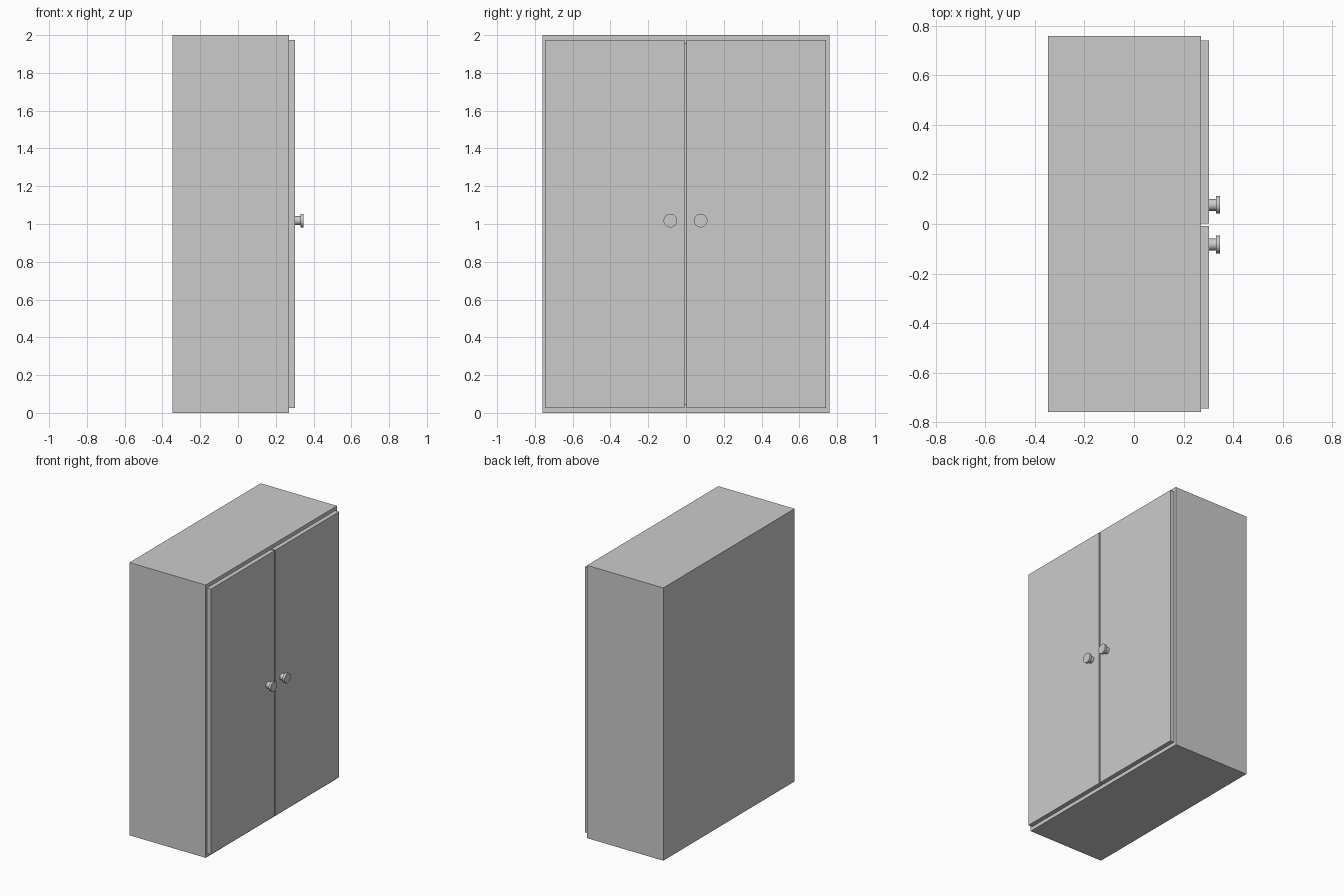
import bpy
from math import pi

if "Cube" in bpy.data.objects:
    bpy.data.objects.remove(bpy.data.objects["Cube"])


def box(name, lo, hi):
    """Axis-aligned panel between two corners."""
    bpy.ops.mesh.primitive_cube_add(size=1, location=[(a + b) / 2 for a, b in zip(lo, hi)])
    ob = bpy.context.object
    ob.name = name
    ob.scale = [b - a for a, b in zip(lo, hi)]
    bpy.ops.object.transform_apply(location=False, rotation=False, scale=True)
    return ob


def disc(name, radius, x0, x1, y, z):
    """Round part lying along x."""
    bpy.ops.mesh.primitive_cylinder_add(vertices=32, radius=radius, depth=x1 - x0,
                                        location=((x0 + x1) / 2, y, z), rotation=(0, pi / 2, 0))
    ob = bpy.context.object
    ob.name = name
    bpy.ops.object.shade_smooth_by_angle()
    return ob


BACK, FACE, DOOR = -0.348, 0.27, 0.302   # back, carcass front, door front
W, H, T = 0.76, 2.0, 0.045               # half width, height, panel thickness
MID = -0.0025                            # centre line of the doors

# Hollow carcass
box("top_panel", (BACK, -W, H - T), (FACE, W, H))
box("bottom_panel", (BACK, -W, 0), (FACE, W, T))
box("back_panel", (BACK, -W + T, T), (BACK + 0.03, W - T, H - T))

for side, s in (("left", -1), ("right", 1)):
    # Carcass side
    ys = sorted((s * W, s * (W - T)))
    box(side + "_side_panel", (BACK, ys[0], T), (FACE, ys[1], H - T))
    # Door with a narrow central gap
    yd = sorted((MID + s * 0.005, MID + s * 0.7435))
    box(side + "_door", (FACE, yd[0], 0.027), (DOOR, yd[1], 1.973))
    # Knob: stem and wider cap
    yk = MID + s * 0.08
    disc(side + "_knob_stem", 0.024, DOOR, 0.331, yk, 1.018)
    disc(side + "_knob_cap", 0.036, 0.331, 0.348, yk, 1.018)
